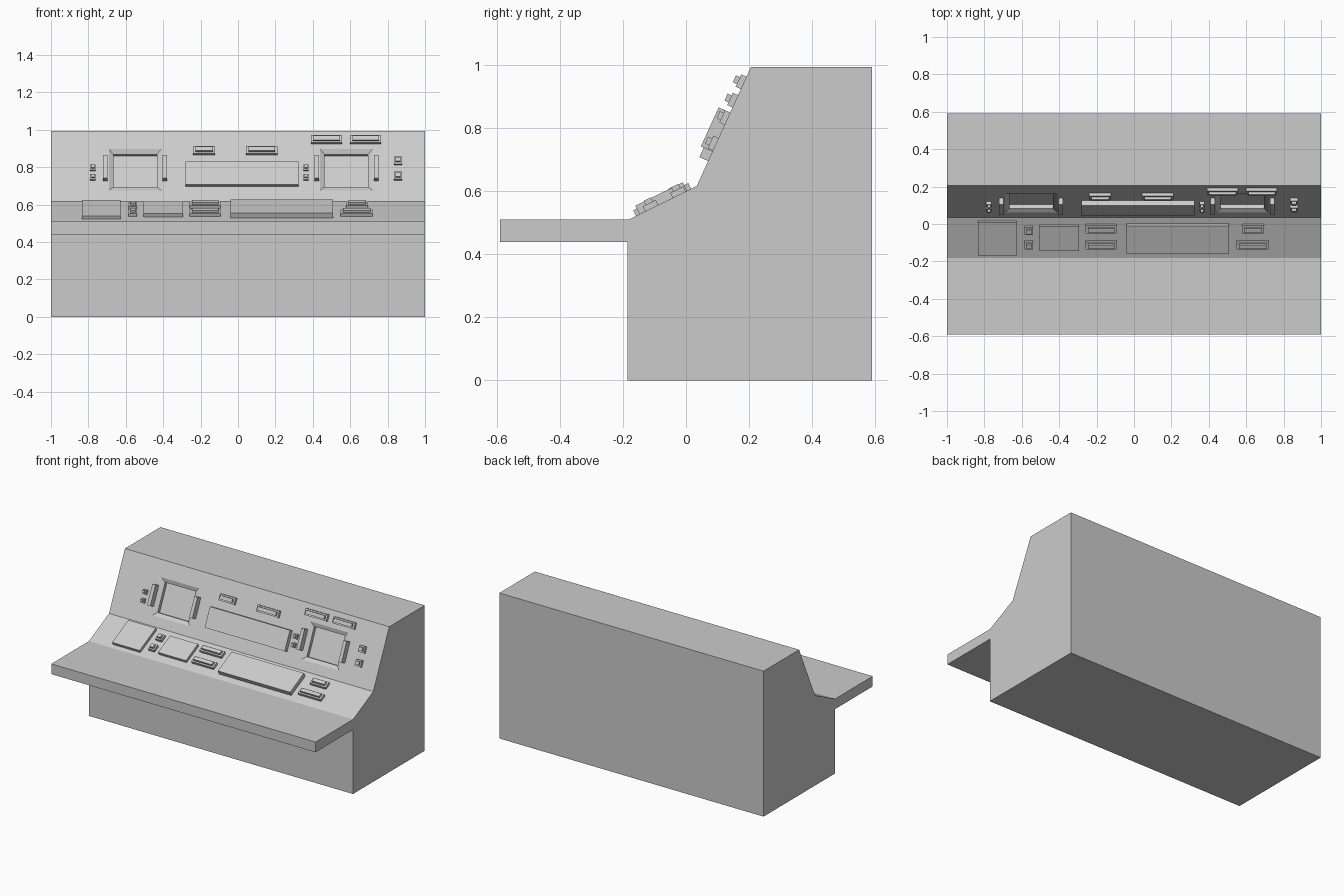
import bpy, bmesh
from mathutils import Vector

if "Cube" in bpy.data.objects:
    bpy.data.objects.remove(bpy.data.objects["Cube"])

# side profile (y, z) of the console body
PROFILE = [(-0.59, 0.44), (-0.59, 0.51), (-0.183, 0.51), (0.034, 0.617), (0.206, 0.995),
           (0.59, 0.995), (0.59, 0.0), (-0.185, 0.0), (-0.185, 0.44)]


def loft(name, loops):
    """Closed solid through a list of matching vertex loops."""
    bm = bmesh.new()
    rings = [[bm.verts.new(p) for p in loop] for loop in loops]
    n = len(rings[0])
    for a, b in zip(rings, rings[1:]):
        for i in range(n):
            bm.faces.new((a[i], a[(i + 1) % n], b[(i + 1) % n], b[i]))
    bm.faces.new(rings[0][::-1])
    bm.faces.new(rings[-1])
    bmesh.ops.recalc_face_normals(bm, faces=bm.faces)
    me = bpy.data.meshes.new(name)
    bm.to_mesh(me)
    bm.free()
    ob = bpy.data.objects.new(name, me)
    bpy.context.collection.objects.link(ob)
    return ob


class Slope:
    """Sloped panel frame: x across, s up the slope, h out of it."""
    def __init__(self, a, b):
        self.o = Vector((0, *a))
        self.u = (Vector((0, *b)) - self.o).normalized()
        self.n = Vector((1, 0, 0)).cross(self.u)

    def ring(self, x0, x1, s0, s1, h):
        return [self.o + Vector((x, 0, 0)) + self.u * s + self.n * h
                for x, s in ((x0, s0), (x1, s0), (x1, s1), (x0, s1))]

    def block(self, name, x0, x1, s0, s1, h, base=-0.003):
        return loft(name, [self.ring(x0, x1, s0, s1, base), self.ring(x0, x1, s0, s1, h)])

    def button(self, name, x0, x1, s0, s1):
        ix, it = min(0.012, (x1 - x0) * 0.2), (s1 - s0) * 0.22
        self.block(name + "_base", x0, x1, s0, s1, 0.018)
        self.block(name + "_cap", x0 + ix, x1 - ix, s0 + it, s1 - it, 0.032, 0.015)


desk = Slope(PROFILE[2], PROFILE[3])
wall = Slope(PROFILE[3], PROFILE[4])

# console body
body = loft("console_body", [[(x, y, z) for y, z in PROFILE] for x in (-1, 1)])

# recessed screens with sloped bezels, and side handles
for i, cx in enumerate((-0.55, 0.579)):
    loops = []
    for out, h in ((0.025, 0.013), (-0.025, -0.013), (-0.025, -0.036)):
        loops.append(wall.ring(cx - 0.141 - out, cx + 0.141 + out, 0.065 - out, 0.308 + out, h))
    cutter = loft(f"screen_cutter_{i}", loops)
    mod = body.modifiers.new("screen_recess", 'BOOLEAN')
    mod.operation = 'DIFFERENCE'
    mod.solver = 'EXACT'
    mod.object = cutter
    cutter.hide_render = True
    cutter.hide_set(True)
    for side in (-1, 1):
        a, b = sorted((cx + side * 0.147, cx + side * 0.171))
        wall.block("screen_handle", a, b, 0.12, 0.256, 0.04)

# long display on the upright panel
wall.block("long_display", -0.282, 0.324, 0.087, 0.222, 0.03)

# upright panel buttons
for x0, x1 in ((-0.79, -0.763), (0.351, 0.378)):
    for s0 in (0.122, 0.178):
        wall.button("small_switch", x0, x1, s0, s0 + 0.03)
for s0 in (0.124, 0.213):
    wall.button("square_switch", 0.833, 0.878, s0, s0 + 0.043)
for x0, x1, s0 in ((-0.24, -0.122, 0.274), (0.044, 0.21, 0.274),
                   (0.39, 0.557, 0.338), (0.6, 0.765, 0.338)):
    wall.button("upper_bar_button", x0, x1, s0, s0 + 0.043)

# flat pads on the desk slope
desk.block("left_pad", -0.835, -0.627, 0.027, 0.222, 0.02)
desk.block("middle_pad", -0.504, -0.293, 0.053, 0.198, 0.02)
desk.block("keyboard_pad", -0.04, 0.507, 0.04, 0.207, 0.03)

# desk slope buttons
for x0, x1, s0 in ((-0.585, -0.54, 0.06), (-0.585, -0.54, 0.147),
                   (-0.258, -0.093, 0.06), (-0.258, -0.093, 0.157),
                   (0.549, 0.72, 0.06), (0.578, 0.696, 0.157)):
    desk.button("desk_button", x0, x1, s0, s0 + 0.046)
